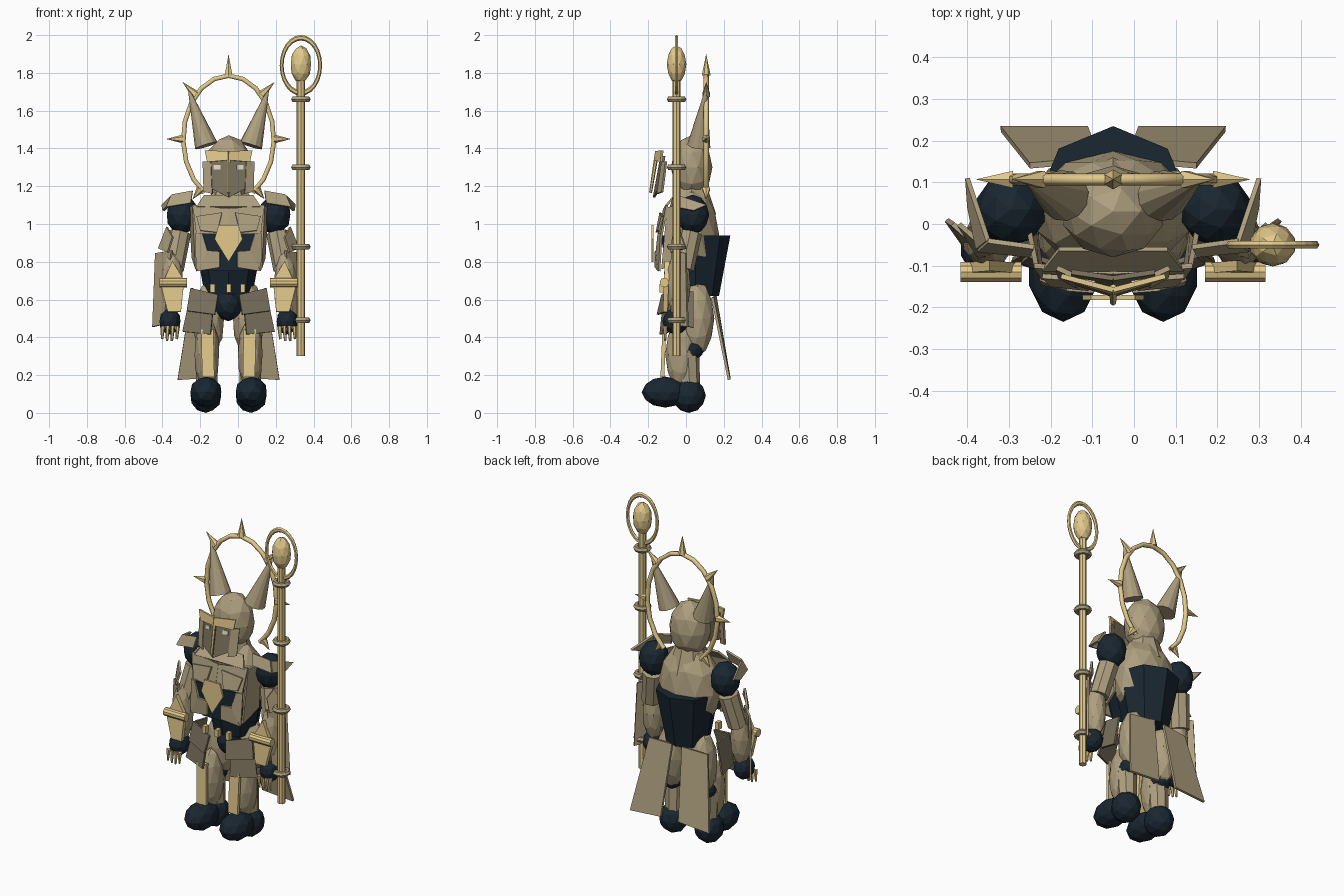
import bpy, math
from mathutils import Vector

CX = -0.05  # body centre line


def material(name, rgb):
    m = bpy.data.materials.new(name)
    m.diffuse_color = (*rgb, 1)
    return m


GOLD = material("pale_gold", (0.77, 0.59, 0.26))
BRONZE = material("taupe_bronze", (0.42, 0.345, 0.21))
DARK = material("dark_bronze", (0.195, 0.162, 0.107))
NAVY = material("navy_cloth", (0.010, 0.020, 0.031))
EYE = material("eye_glow", (0.72, 0.67, 0.52))


def finish(name, mat):
    o = bpy.context.object
    o.name = name
    o.data.materials.append(mat)
    return o


def ball(name, loc, r, mat):
    bpy.ops.mesh.primitive_ico_sphere_add(subdivisions=2, radius=1, location=loc)
    o = finish(name, mat)
    o.scale = r
    return o


def box(name, loc, size, mat):
    bpy.ops.mesh.primitive_cube_add(size=1, location=loc)
    o = finish(name, mat)
    o.scale = size
    return o


def rod(name, a, b, r1, r2, mat, sides=8):
    a, b = Vector(a), Vector(b)
    d = b - a
    bpy.ops.mesh.primitive_cone_add(vertices=sides, radius1=r1, radius2=r2, depth=d.length,
                                    location=(a + b) / 2, rotation=d.to_track_quat('Z', 'Y').to_euler())
    return finish(name, mat)


def plate(name, pts, mat, thick=0.012):
    me = bpy.data.meshes.new(name)
    me.from_pydata(pts, [], [range(len(pts))])
    o = bpy.data.objects.new(name, me)
    bpy.context.collection.objects.link(o)
    me.materials.append(mat)
    s = o.modifiers.new("thickness", 'SOLIDIFY')
    s.thickness, s.offset = thick, 0
    return o


# staff with collars, orb and ring
SX, SY = 0.333, -0.05
rod("staff_shaft", (SX, SY, 0.30), (SX, SY, 1.77), 0.022, 0.022, GOLD)
for z in (0.49, 0.88, 1.30, 1.66):
    bpy.ops.mesh.primitive_torus_add(location=(SX, SY, z), major_radius=0.036, minor_radius=0.016,
                                     major_segments=12, minor_segments=6)
    finish("staff_collar", BRONZE)
ball("staff_orb", (SX, SY, 1.845), (0.056, 0.052, 0.10), GOLD)
bpy.ops.mesh.primitive_torus_add(location=(SX, SY, 1.84), rotation=(math.pi / 2, 0, 0), major_radius=0.1,
                                 minor_radius=0.01, major_segments=24, minor_segments=6)
finish("staff_ring", GOLD).scale = (1.02, 1.46, 1)

# halo arc with spikes
HZ, HY = 1.45, 0.107


def halo_point(deg, grow=0.0):
    t = math.radians(deg)
    return Vector((CX + (0.24 + grow) * math.cos(t), HY, HZ + (0.335 + grow) * math.sin(t)))


cu = bpy.data.curves.new("halo", 'CURVE')
cu.dimensions, cu.bevel_depth, cu.bevel_resolution = '3D', 0.014, 1
sp = cu.splines.new('POLY')
angles = [90 + 18.5 * i for i in range(-8, 9)]
sp.points.add(len(angles) - 1)
for p, a in zip(sp.points, angles):
    p.co = (*halo_point(a), 1)
halo = bpy.data.objects.new("halo", cu)
bpy.context.collection.objects.link(halo)
cu.materials.append(GOLD)
for a, grow in ((90, 0.115), (44, 0.10), (136, 0.10), (0, 0.09), (180, 0.09), (-52, 0.07), (232, 0.07)):
    rod("halo_spike", halo_point(a), halo_point(a, grow), 0.024, 0, GOLD, 6)

# head, torso and pelvis
ball("helmet", (CX, 0.03, 1.30), (0.125, 0.11, 0.17), BRONZE)
ball("upper_torso", (CX, 0.03, 0.945), (0.195, 0.145, 0.26), BRONZE)
rod("neck", (CX, 0.03, 1.05), (CX, 0.03, 1.20), 0.13, 0.08, BRONZE)
rod("waist_wrap", (CX, 0.05, 0.62), (CX, 0.05, 0.94), 0.125, 0.185, NAVY)
ball("pelvis", (CX, 0.0, 0.58), (0.075, 0.09, 0.095), NAVY)
rod("nose_ridge", (CX, -0.155, 1.37), (CX, -0.188, 1.165), 0.011, 0.008, GOLD, 6)

# chest emblem over dark backing
plate("chest_emblem", [(CX + x, -0.177, z) for x, z in
                       ((-0.053, 0.995), (0.053, 0.995), (0.074, 0.92), (0, 0.80), (-0.074, 0.92))], GOLD)
plate("chest_backing", [(CX + x, -0.142, z) for x, z in
                        ((-0.15, 0.95), (0.15, 0.95), (0.09, 0.75), (-0.09, 0.75))], NAVY, 0.008)
plate("collar", [(CX - 0.13, -0.06, 1.15), (CX + 0.13, -0.06, 1.15), (CX + 0.17, -0.11, 1.09),
                 (CX - 0.17, -0.11, 1.09)], BRONZE)
for x in (-0.085, 0, 0.075):
    box("belt_stud", (CX + x, -0.125, 0.66), (0.024, 0.03, 0.045), GOLD)

# everything mirrored about the centre line
for s, side in ((-1, "left"), (1, "right")):
    def P(x, y, z):
        return (CX + s * x, y, z)

    def part(name, pts, mat, thick=0.012):
        return plate(f"{name}_{side}", [P(*p) for p in pts], mat, thick)

    # helmet details
    rod(f"horn_{side}", P(0.118, 0.068, 1.415), P(0.208, 0.105, 1.705), 0.062, 0.006, BRONZE, 12)
    part("face_plate", [(0, -0.13, 1.36), (0.10, -0.115, 1.36), (0.095, -0.14, 1.19), (0, -0.17, 1.14)], DARK)
    part("brow", [(0, -0.158, 1.385), (0.125, -0.125, 1.39), (0.112, -0.13, 1.328), (0, -0.165, 1.338)], GOLD)
    part("cheek", [(0.092, -0.125, 1.33), (0.135, -0.105, 1.33), (0.13, -0.125, 1.17), (0.085, -0.15, 1.16)], BRONZE)
    part("eye", [(0.043, -0.137, 1.312), (0.078, -0.132, 1.312), (0.078, -0.136, 1.288), (0.043, -0.141, 1.288)], EYE)

    # layered chest plates
    part("breastplate", [(0, -0.115, 1.08), (0.19, -0.10, 1.10), (0.17, -0.13, 0.94), (0, -0.145, 0.94)], BRONZE)
    part("chest_trim", [(0.035, -0.135, 1.06), (0.17, -0.125, 1.04), (0.15, -0.145, 0.965), (0.06, -0.155, 0.955)], BRONZE)
    part("chest_strap", [(0.175, -0.13, 0.95), (0.138, -0.145, 0.95), (0.11, -0.155, 0.855), (0.17, -0.142, 0.75)], BRONZE)
    part("rib_plate", [(0.112, -0.155, 0.86), (0.046, -0.16, 0.855), (0.046, -0.16, 0.77), (0.17, -0.142, 0.75)], BRONZE)
    part("chest_side", [(0.185, -0.10, 1.09), (0.205, 0.0, 1.10), (0.19, 0.0, 0.82), (0.17, -0.13, 0.76)], BRONZE)

    # arm
    ball(f"shoulder_{side}", P(0.245, 0.035, 1.05), (0.086, 0.088, 0.105), NAVY)
    part("shoulder_pad", [(0.19, -0.055, 1.175), (0.30, -0.04, 1.155), (0.325, -0.062, 1.09), (0.20, -0.075, 1.11)], BRONZE)
    part("shoulder_fin", [(0.30, -0.04, 1.15), (0.35, 0.11, 1.10), (0.345, 0.04, 1.07), (0.325, -0.06, 1.09)], BRONZE)
    rod(f"upper_arm_{side}", P(0.258, 0.025, 0.955), P(0.295, -0.015, 0.76), 0.06, 0.058, BRONZE)
    part("elbow_guard", [(0.325, -0.04, 0.985), (0.37, 0.0, 0.87), (0.32, -0.08, 0.85), (0.295, -0.07, 0.93)], BRONZE)
    ball(f"forearm_{side}", P(0.30, -0.04, 0.68), (0.062, 0.065, 0.18), BRONZE)
    part("forearm_shield", [(0.385, 0.0, 0.845), (0.30, -0.075, 0.86), (0.34, -0.075, 0.47), (0.40, 0.01, 0.455)], BRONZE)
    part("gauntlet", [(0.297, -0.10, 0.805), (0.235, -0.105, 0.70), (0.252, -0.11, 0.535), (0.322, -0.11, 0.535),
                      (0.357, -0.105, 0.67)], GOLD, 0.025)
    rod(f"wrist_band_{side}", P(0.22, -0.115, 0.69), P(0.366, -0.115, 0.69), 0.025, 0.025, GOLD, 10)
    ball(f"hand_{side}", P(0.31, -0.055, 0.485), (0.058, 0.07, 0.07), NAVY)
    for i in range(4):
        x = 0.27 + 0.026 * i
        rod(f"finger_{side}", P(x, -0.11, 0.46), P(x + 0.004, -0.11, 0.38 + 0.01 * (i in (0, 3))),
            0.013, 0.006, GOLD, 6)

    # two tier hip skirt
    part("skirt_upper", [(0.055, -0.125, 0.625), (0.20, -0.075, 0.66), (0.22, -0.09, 0.54), (0.072, -0.15, 0.52)], DARK)
    part("skirt_lower", [(0.08, -0.12, 0.56), (0.215, -0.07, 0.56), (0.243, -0.085, 0.43), (0.095, -0.135, 0.415)], DARK)
    part("skirt_side", [(0.19, -0.07, 0.66), (0.19, 0.04, 0.64), (0.225, 0.04, 0.45), (0.22, -0.08, 0.48)], DARK)

    # leg
    ball(f"thigh_{side}", P(0.105, 0.06, 0.50), (0.085, 0.09, 0.20), BRONZE)
    ball(f"knee_{side}", P(0.115, 0.035, 0.335), (0.06, 0.06, 0.055), NAVY)
    ball(f"shin_{side}", P(0.115, -0.025, 0.31), (0.068, 0.085, 0.19), BRONZE)
    rod(f"ankle_{side}", P(0.115, 0.02, 0.12), P(0.115, 0.01, 0.33), 0.055, 0.06, BRONZE)
    part("shin_guard", [(0.08, -0.115, 0.44), (0.145, -0.115, 0.44), (0.14, -0.125, 0.19), (0.075, -0.125, 0.19)],
         GOLD, 0.02)
    ball(f"heel_{side}", P(0.12, 0.015, 0.092), (0.085, 0.09, 0.092), NAVY)
    ball(f"foot_{side}", P(0.12, -0.11, 0.11), (0.086, 0.125, 0.082), NAVY)

    # rear coat tail
    part("coat_tail", [(0.033, 0.155, 0.62), (0.20, 0.14, 0.61), (0.27, 0.228, 0.175), (0.06, 0.228, 0.19)], BRONZE, 0.014)
